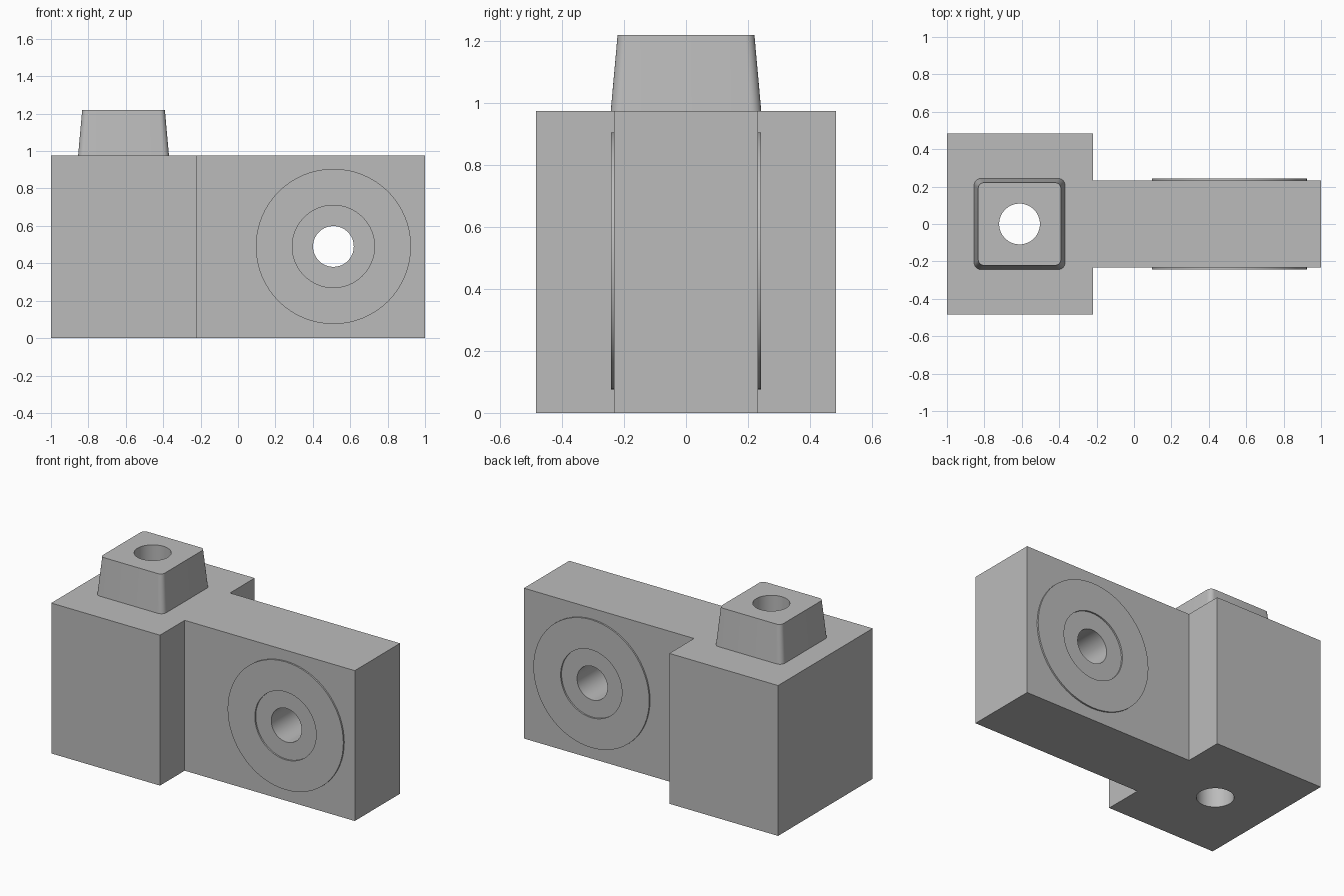
import bpy, bmesh, math
from mathutils import Matrix, Vector

if "Cube" in bpy.data.objects:
    bpy.data.objects.remove(bpy.data.objects["Cube"], do_unlink=True)

HEIGHT, TOP = 0.975, 1.22
BLOCK_X, ARM_X, BLOCK_Y, ARM_Y, PAD_Y = -0.22, 1.0, 0.485, 0.232, 0.242
STUD_X, EYE_X, EYE_Z, HOLE_R = -0.612, 0.51, 0.49, 0.109
SIDES = 64

grey = bpy.data.materials.new("plain grey")
grey.use_nodes = True
grey.diffuse_color = (0.5, 0.5, 0.5, 1)
grey.node_tree.nodes["Principled BSDF"].inputs["Base Color"].default_value = (0.5, 0.5, 0.5, 1)


def finish(bm, name):
    bmesh.ops.recalc_face_normals(bm, faces=bm.faces)
    mesh = bpy.data.meshes.new(name)
    bm.to_mesh(mesh)
    bm.free()
    mesh.materials.append(grey)
    obj = bpy.data.objects.new(name, mesh)
    bpy.context.collection.objects.link(obj)
    return obj


def loft(name, loops):
    """Solid skinned through closed loops of equal length, capped at both ends."""
    bm = bmesh.new()
    rings = [[bm.verts.new(p) for p in loop] for loop in loops]
    for a, b in zip(rings, rings[1:]):
        for i in range(len(a)):
            j = (i + 1) % len(a)
            bm.faces.new((a[i], a[j], b[j], b[i]))
    bm.faces.new(rings[0])
    bm.faces.new(rings[-1])
    return finish(bm, name)


def rounded_square(half, radius, z, steps=6):
    points = []
    for corner in range(4):
        mid = math.radians(45 + 90 * corner)
        centre = Vector((math.cos(mid), math.sin(mid))) * (half - radius) * math.sqrt(2)
        for s in range(steps + 1):
            a = mid + math.radians(90 * s / steps - 45)
            points.append((STUD_X + centre.x + radius * math.cos(a),
                           centre.y + radius * math.sin(a), z))
    return points


def drill(name, target, matrix):
    """Bore a round through hole, then discard the cutter."""
    bm = bmesh.new()
    bmesh.ops.create_cone(bm, cap_ends=True, segments=SIDES, radius1=HOLE_R,
                          radius2=HOLE_R, depth=4, matrix=matrix)
    cutter = finish(bm, name)
    cutter.hide_render = True
    mod = target.modifiers.new(name, 'BOOLEAN')
    mod.operation, mod.solver, mod.object = 'DIFFERENCE', 'EXACT', cutter
    bpy.context.view_layer.objects.active = target
    bpy.ops.object.modifier_apply(modifier=name)
    bpy.data.objects.remove(cutter, do_unlink=True)


# T-shaped body: wide block with a narrower arm
half = [(-1, BLOCK_Y), (BLOCK_X, BLOCK_Y), (BLOCK_X, ARM_Y), (ARM_X, ARM_Y)]
plan = half + [(x, -y) for x, y in reversed(half)]
body = loft("body", [[(x, y, z) for x, y in plan] for z in (0, HEIGHT)])

# Tapered stud with rounded corners
stud = loft("stud", [rounded_square(0.243, 0.035, HEIGHT), rounded_square(0.221, 0.03, TOP)])

# Vertical bore through stud and block, cross bore through the arm
vertical = Matrix.Translation((STUD_X, 0, 0.5))
cross = Matrix.Translation((EYE_X, 0, EYE_Z)) @ Matrix.Rotation(math.pi / 2, 4, 'X')
drill("stud_bore", stud, vertical)
drill("block_bore", body, vertical)
drill("arm_bore", body, cross)
parts = [body, stud]


# Thin raised ring around the cross bore on each side of the arm
def ring_pad(name, side):
    bm = bmesh.new()
    section = [(0.22, ARM_Y), (0.22, PAD_Y), (0.415, PAD_Y), (0.415, ARM_Y)]
    verts = [bm.verts.new((EYE_X + r, side * y, EYE_Z)) for r, y in section]
    edges = [bm.edges.new(pair) for pair in zip(verts, verts[1:])]
    bmesh.ops.spin(bm, geom=verts + edges, cent=(EYE_X, 0, EYE_Z), axis=(0, 1, 0),
                   angle=math.tau, steps=SIDES, use_merge=True)
    bmesh.ops.remove_doubles(bm, verts=bm.verts, dist=1e-5)
    return finish(bm, name)


parts += [ring_pad("front_ring", -1), ring_pad("back_ring", 1)]

# Smooth the round surfaces, keep hard edges sharp
for obj in parts:
    bpy.ops.object.select_all(action='DESELECT')
    obj.select_set(True)
    bpy.context.view_layer.objects.active = obj
    bpy.ops.object.shade_smooth_by_angle(angle=math.radians(30))
